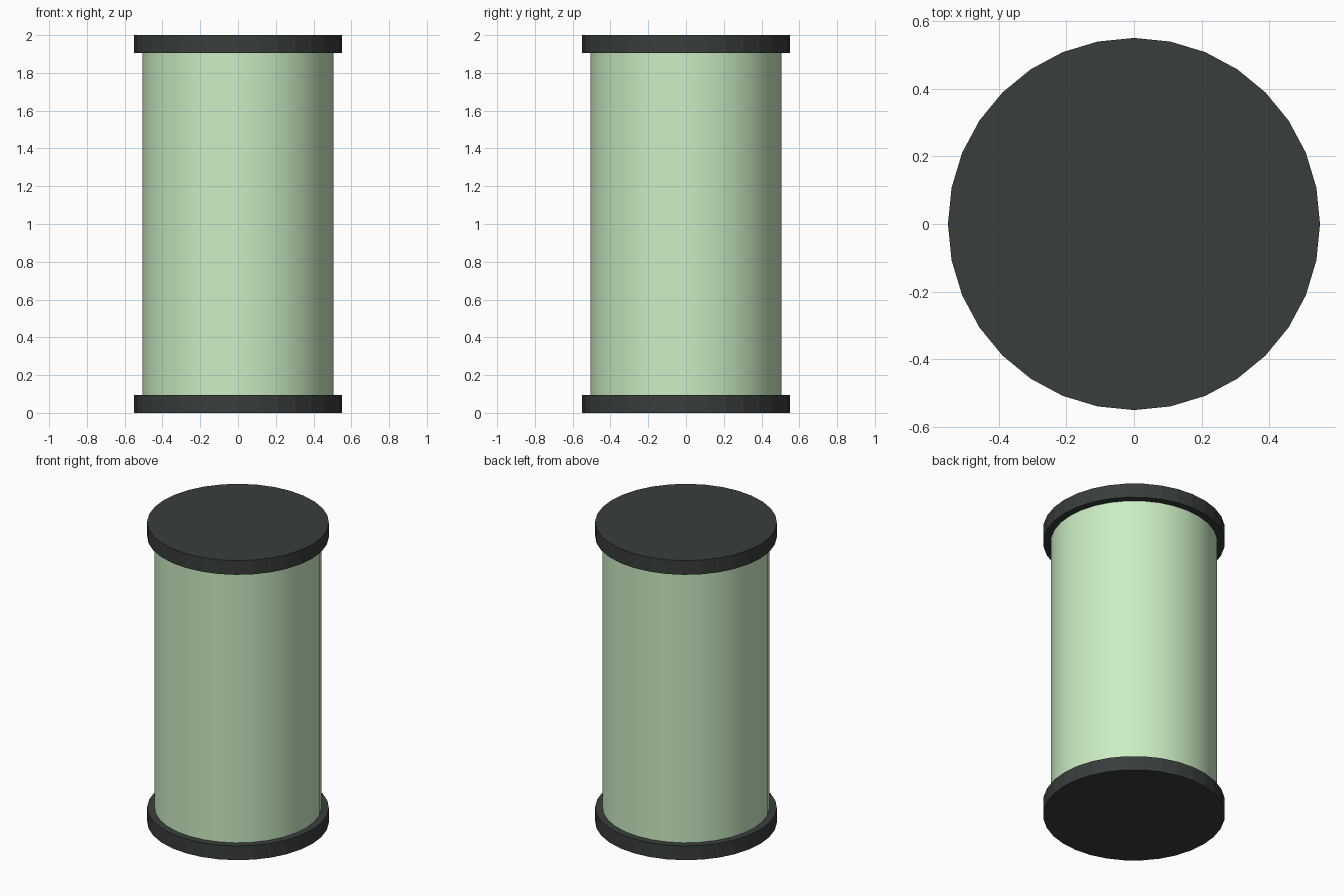
import bpy
import math

if "Cube" in bpy.data.objects:
    bpy.data.objects.remove(bpy.data.objects["Cube"])

CAP_R, CAP_H = 0.55, 0.095
BODY_R, HEIGHT = 0.505, 2.0


def material(name, color):
    mat = bpy.data.materials.new(name)
    mat.diffuse_color = color
    mat.use_nodes = True
    mat.node_tree.nodes["Principled BSDF"].inputs["Base Color"].default_value = mat.diffuse_color
    return mat


def cylinder(name, radius, z0, z1, mat):
    bpy.ops.mesh.primitive_cylinder_add(
        vertices=32, radius=radius, depth=z1 - z0, location=(0, 0, (z0 + z1) / 2))
    obj = bpy.context.object
    obj.name = name
    obj.data.materials.append(mat)
    return obj


dark = material("dark_metal", (0.04, 0.047, 0.044, 1.0))
glass = material("pale_green_glass", (0.6, 0.85, 0.55, 0.6))

# End caps
cylinder("bottom_cap", CAP_R, 0, CAP_H, dark)
cylinder("top_cap", CAP_R, HEIGHT - CAP_H, HEIGHT, dark)

# Translucent tank between the caps
body = cylinder("glass_body", BODY_R, CAP_H, HEIGHT - CAP_H, glass)
bpy.ops.object.shade_smooth_by_angle(angle=math.radians(30))
